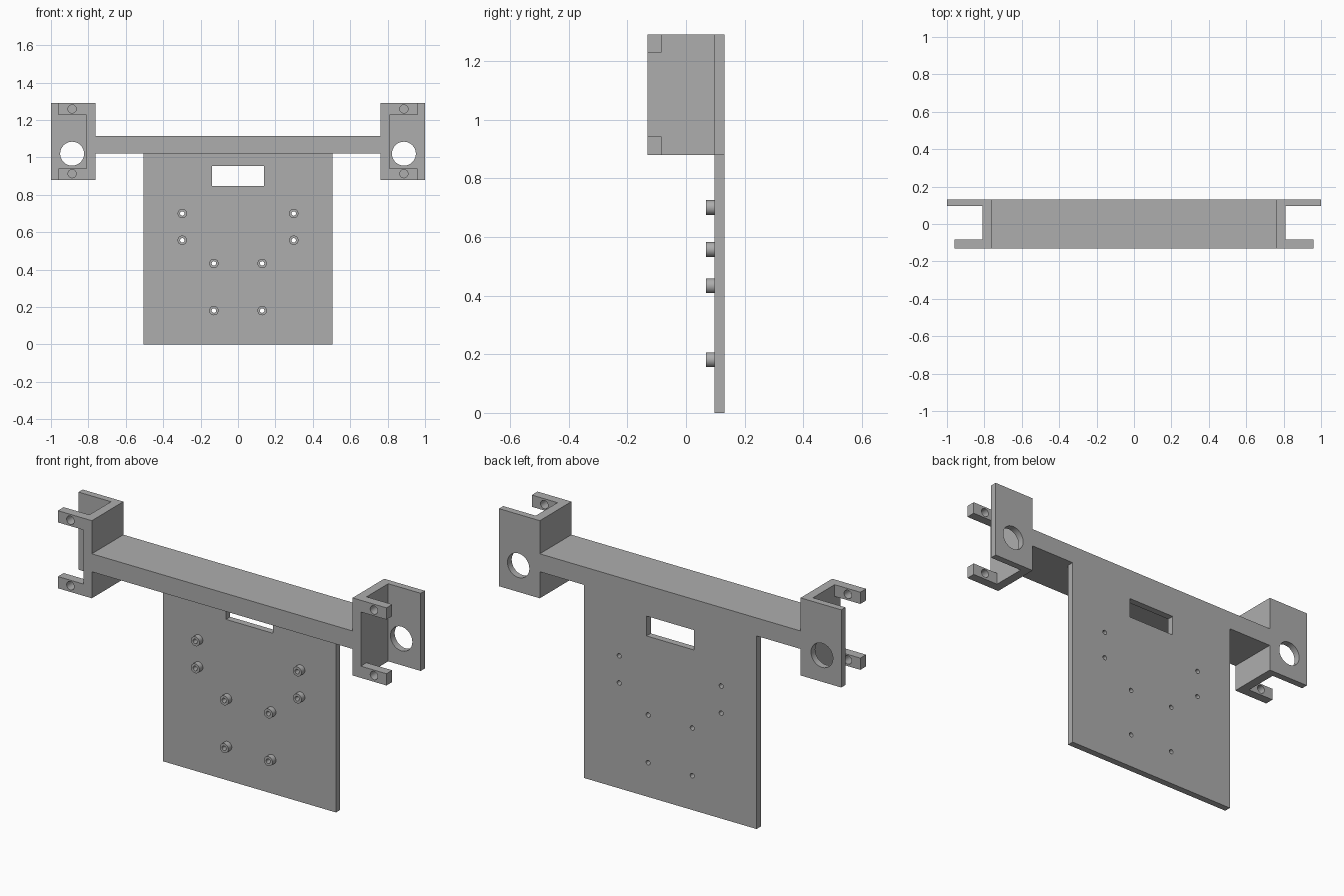
import bpy, bmesh, math
from mathutils import Matrix

if "Cube" in bpy.data.objects:
    bpy.data.objects.remove(bpy.data.objects["Cube"], do_unlink=True)

grey = bpy.data.materials.new("plain grey")
grey.use_nodes = True
colour = (0.42, 0.42, 0.42, 1)
grey.diffuse_color = colour
grey.node_tree.nodes["Principled BSDF"].inputs["Base Color"].default_value = colour

FRONT, BACK, PANEL = -0.132, 0.132, 0.097    # depth planes
LOW, HIGH = 0.88, 1.29                       # bracket bottom and top
BEAM_LOW, BEAM_HIGH = 1.02, 1.115
WALL_IN, WALL_OUT = 0.762, 0.81


def new_object(name, bm):
    bmesh.ops.recalc_face_normals(bm, faces=bm.faces)
    mesh = bpy.data.meshes.new(name)
    bm.to_mesh(mesh)
    bm.free()
    mesh.materials.append(grey)
    obj = bpy.data.objects.new(name, mesh)
    bpy.context.collection.objects.link(obj)
    return obj


def extrude_outline(bm, outline, y0, y1):
    """Extrude an (x, z) outline along the depth."""
    face = bm.faces.new([bm.verts.new((x, y0, z)) for x, z in outline])
    moved = bmesh.ops.extrude_face_region(bm, geom=[face])["geom"]
    verts = [v for v in moved if isinstance(v, bmesh.types.BMVert)]
    bmesh.ops.translate(bm, verts=verts, vec=(0, y1 - y0, 0))


def rectangle(x0, x1, z0, z1):
    return [(x0, z0), (x1, z0), (x1, z1), (x0, z1)]


def mirrored(half):
    """Complete a right-hand outline with its reflection."""
    return half + [(-x, z) for x, z in reversed(half)]


def add_cylinder(bm, x, z, radius, y0, y1):
    place = Matrix.Translation((x, (y0 + y1) / 2, z)) @ Matrix.Rotation(math.pi / 2, 4, "X")
    bmesh.ops.create_cone(bm, cap_ends=True, segments=32, radius1=radius,
                          radius2=radius, depth=y1 - y0, matrix=place)


def cut(obj, bm):
    """Subtract the shapes in bm, then drop the cutter."""
    cutter = new_object("cutter", bm)
    cutter.hide_render = True
    mod = obj.modifiers.new("holes", "BOOLEAN")
    mod.operation, mod.solver, mod.object = "DIFFERENCE", "EXACT", cutter
    select(obj)
    bpy.ops.object.modifier_apply(modifier=mod.name)
    bpy.data.objects.remove(cutter, do_unlink=True)


def select(obj):
    bpy.ops.object.select_all(action="DESELECT")
    obj.select_set(True)
    bpy.context.view_layer.objects.active = obj


def smooth(obj):
    select(obj)
    bpy.ops.object.shade_smooth_by_angle(angle=math.radians(30))


boss_spots = [(side * x, z) for side in (-1, 1)
              for x, z in ((0.298, 0.70), (0.298, 0.557), (0.129, 0.433), (0.129, 0.181))]

# Back panel: board and both bracket flanges in one sheet
bm = bmesh.new()
extrude_outline(bm, mirrored([
    (0.505, 0), (0.505, BEAM_LOW), (WALL_IN, BEAM_LOW), (WALL_IN, LOW), (1, LOW),
    (1, HIGH), (WALL_IN, HIGH), (WALL_IN, BEAM_HIGH)]), PANEL, BACK)
panel = new_object("back_panel", bm)

# Cable slot, screw holes and large flange holes
bm = bmesh.new()
extrude_outline(bm, rectangle(-0.138, 0.138, 0.848, 0.953), 0, 0.2)
for x, z in boss_spots:
    add_cylinder(bm, x, z, 0.012, 0, 0.2)
for side in (-1, 1):
    add_cylinder(bm, side * 0.887, 1.02, 0.064, 0, 0.2)
cut(panel, bm)
smooth(panel)

# Crossbar with the upright bracket walls at its ends
bm = bmesh.new()
extrude_outline(bm, mirrored([
    (WALL_IN, BEAM_LOW), (WALL_IN, LOW), (WALL_OUT, LOW), (WALL_OUT, HIGH),
    (WALL_IN, HIGH), (WALL_IN, BEAM_HIGH)]), FRONT, PANEL)
new_object("crossbar_and_walls", bm)

# Hollow screw bosses
for i, (x, z) in enumerate(boss_spots):
    bm = bmesh.new()
    add_cylinder(bm, x, z, 0.025, 0.068, PANEL)
    boss = new_object(f"screw_boss_{i + 1}", bm)
    bm = bmesh.new()
    add_cylinder(bm, x, z, 0.012, 0, 0.2)
    cut(boss, bm)
    smooth(boss)

# Drilled front tabs, two per bracket
for side, side_name in ((-1, "right"), (1, "left")):
    for level, z0, z1, hole in (("lower", LOW, 0.942, 0.913), ("upper", 1.228, HIGH, 1.259)):
        bm = bmesh.new()
        extrude_outline(bm, rectangle(side * WALL_OUT, side * 0.96, z0, z1), FRONT, -0.084)
        tab = new_object(f"{side_name}_{level}_tab", bm)
        bm = bmesh.new()
        add_cylinder(bm, side * 0.887, hole, 0.022, -0.2, 0)
        cut(tab, bm)
        smooth(tab)
